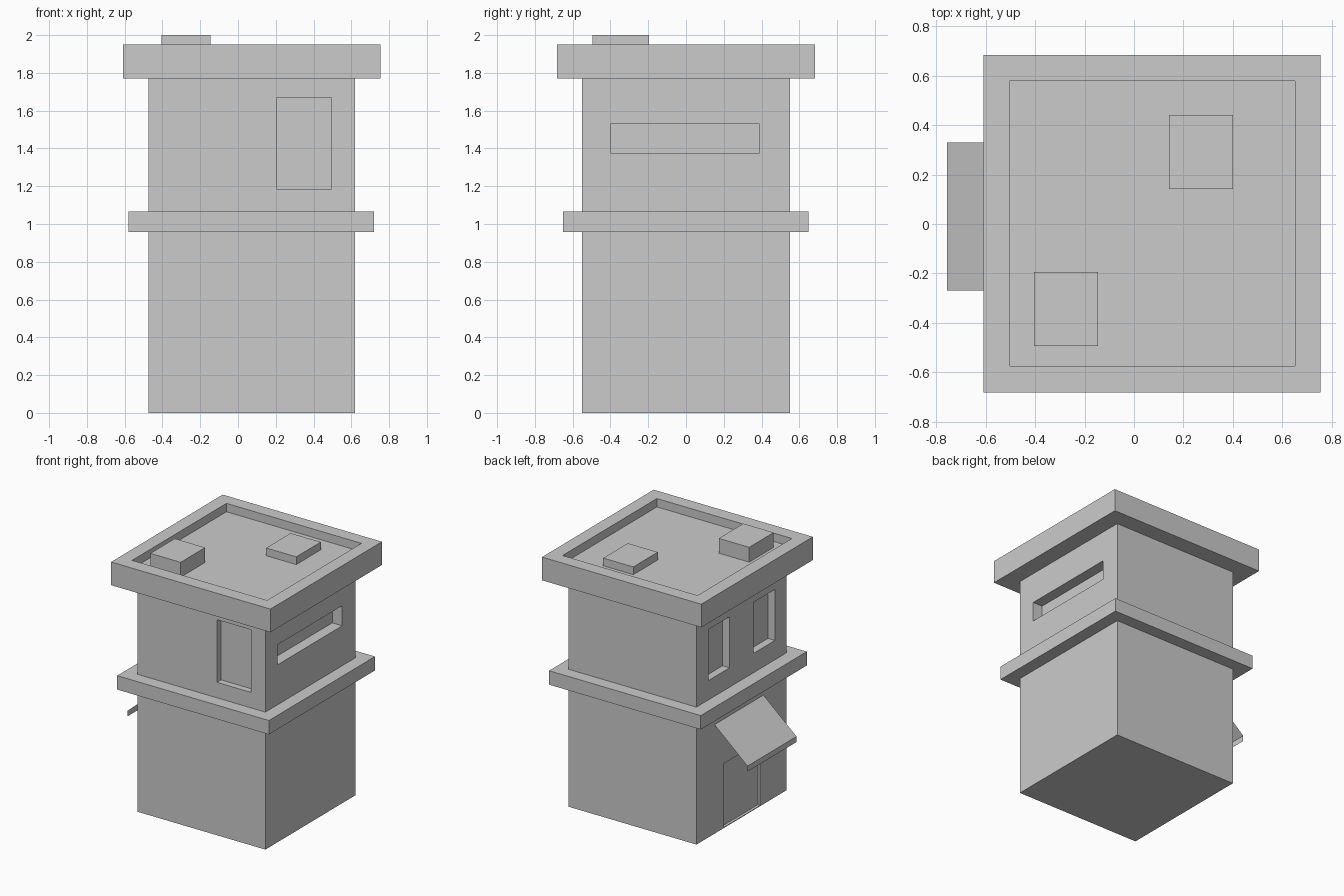
import bpy
import bmesh

if "Cube" in bpy.data.objects:
    bpy.data.objects.remove(bpy.data.objects["Cube"], do_unlink=True)

grey = bpy.data.materials.new("plain_grey")
grey.use_nodes = True
grey.diffuse_color = (0.6, 0.6, 0.6, 1)
grey.node_tree.nodes["Principled BSDF"].inputs["Base Color"].default_value = (0.6, 0.6, 0.6, 1)


def finish(name, bm):
    mesh = bpy.data.meshes.new(name)
    bm.to_mesh(mesh)
    bm.free()
    mesh.materials.append(grey)
    obj = bpy.data.objects.new(name, mesh)
    bpy.context.collection.objects.link(obj)
    return obj


def box(name, *spans):
    """Box from its (low, high) spans along x, y and z."""
    bm = bmesh.new()
    bmesh.ops.create_cube(bm, size=1)
    for v in bm.verts:
        v.co = [lo if c < 0 else hi for c, (lo, hi) in zip(v.co, spans)]
    return finish(name, bm)


def cut(target, *spans):
    """Cut a box-shaped recess out of the target."""
    cutter = box("cutter", *spans)
    cutter.hide_render = True
    mod = target.modifiers.new("recess", 'BOOLEAN')
    mod.operation = 'DIFFERENCE'
    mod.solver = 'EXACT'
    mod.object = cutter
    bpy.context.view_layer.objects.active = target
    bpy.ops.object.modifier_apply(modifier=mod.name)
    bpy.data.objects.remove(cutter, do_unlink=True)


LEFT, RIGHT, FRONT, BACK = -0.475, 0.62, -0.55, 0.55
OUT = 0.1

# Tower walls
walls = box("walls", (LEFT, RIGHT), (FRONT, BACK), (0, 1.77))

# Tall front window and wide side slot
cut(walls, (0.205, 0.495), (FRONT - OUT, FRONT + 0.05), (1.185, 1.67))
cut(walls, (RIGHT - 0.085, RIGHT + OUT), (-0.4, 0.39), (1.375, 1.53))

# Pair of windows above the entrance
for y in (-0.41, 0.145):
    cut(walls, (LEFT - OUT, LEFT + 0.06), (y, y + 0.26), (1.215, 1.61))

# Shallow doorway
cut(walls, (LEFT - OUT, LEFT + 0.02), (-0.23, 0.22), (0.006, 0.5))

# Ledge between the storeys
box("ledge", (-0.58, 0.72), (-0.65, 0.648), (0.957, 1.065))

# Roof slab with a sunken deck
roof = box("roof", (-0.61, 0.755), (-0.682, 0.684), (1.77, 1.95))
cut(roof, (-0.505, 0.652), (-0.575, 0.58), (1.885, 1.95 + OUT))

# Rooftop units
box("tall_roof_unit", (-0.405, -0.145), (-0.495, -0.195), (1.885, 2.0))
box("low_roof_unit", (0.142, 0.4), (0.142, 0.442), (1.885, 1.945))

# Awning: a sloping sheet with a hanging lip
bm = bmesh.new()
profile = [(LEFT, 0.845), (-0.758, 0.6), (-0.758, 0.557)]
rows = [[bm.verts.new((x, y, z)) for y in (0.33, -0.27)] for x, z in profile]
for (a, b), (c, d) in zip(rows, rows[1:]):
    bm.faces.new((a, c, d, b))
bm.normal_update()
if sum(f.normal.z for f in bm.faces) < 0:
    bmesh.ops.reverse_faces(bm, faces=bm.faces)
finish("awning", bm)
